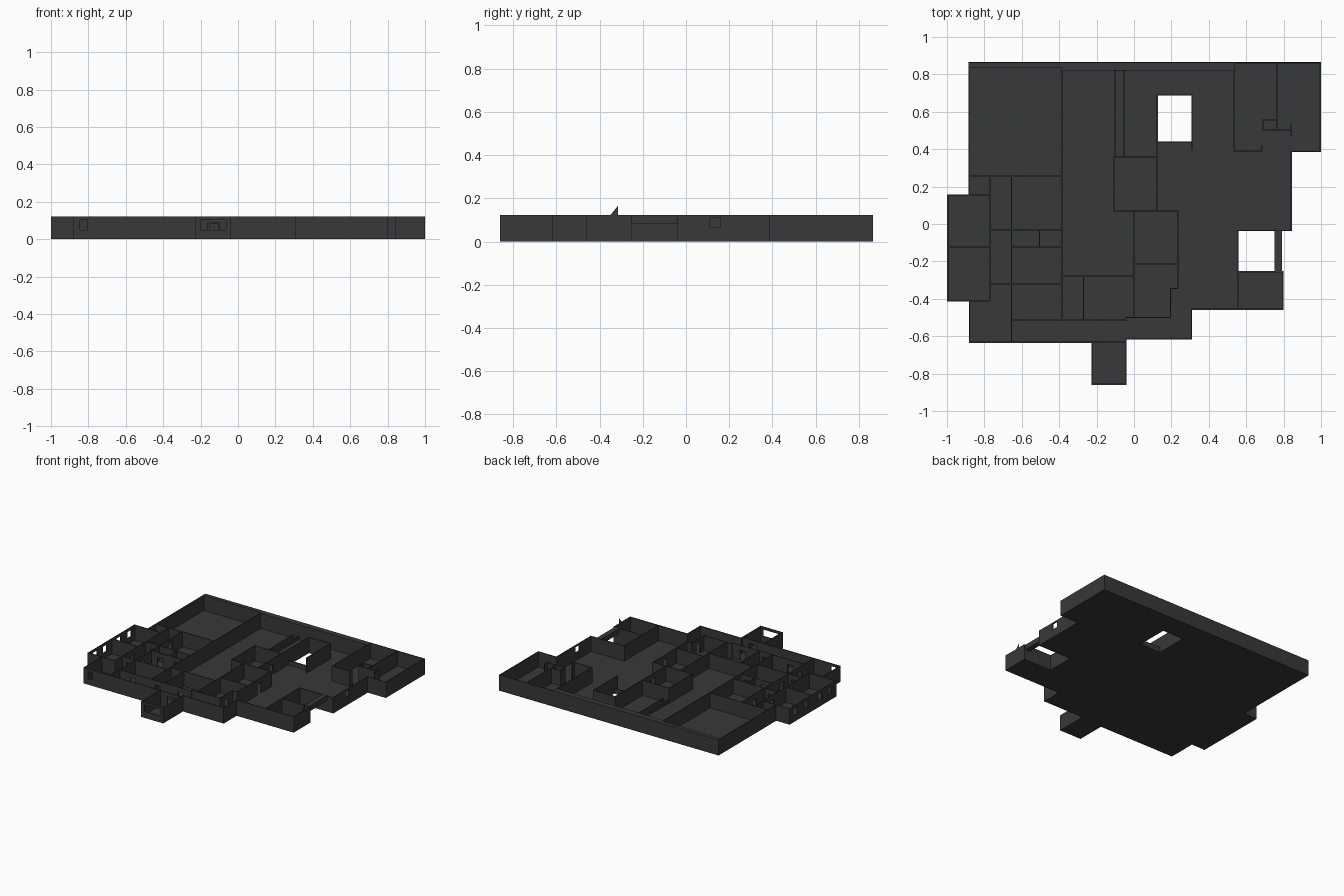
import bpy, bmesh
from mathutils import Matrix, Vector

H, T, F = 0.122, 0.007, 0.005   # wall height, wall thickness, floor thickness

mat = bpy.data.materials.new("charcoal")
mat.diffuse_color = (0.04, 0.04, 0.04, 1)


def box(bm, x0, x1, y0, y1, z0, z1):
    size = Vector((x1 - x0, y1 - y0, z1 - z0))
    mid = Vector((x0 + x1, y0 + y1, z0 + z1)) / 2
    bmesh.ops.create_cube(bm, size=1, matrix=Matrix.Translation(mid) @ Matrix.Diagonal(size).to_4x4())


def finish(bm, name):
    me = bpy.data.meshes.new(name)
    bm.to_mesh(me)
    bm.free()
    me.materials.append(mat)
    bpy.context.collection.objects.link(bpy.data.objects.new(name, me))


def wall(bm, axis, c, a, b, holes=(), top=H):
    """Straight wall along x or y at coordinate c; holes are (start, end, sill, head)."""
    def piece(s, e, z0, z1):
        if e - s < 1e-4 or z1 - z0 < 1e-4:
            return
        if axis == 'x':
            box(bm, s, e, c - T / 2, c + T / 2, z0, z1)
        else:
            box(bm, c - T / 2, c + T / 2, s, e, z0, z1)
    at = a - T / 2
    for s, e, sill, head in holes:
        piece(at, s, 0, top)
        piece(s, e, 0, sill)
        piece(s, e, head, top)
        at = e
    piece(at, b + T / 2, 0, top)


def door(s):
    return (s, s + 0.045, F, 0.085)


def window(s, e):
    return (s, e, 0.05, 0.102)


# Floor slab in bands, leaving the courtyard open
bm = bmesh.new()
for y0, y1, x0, x1 in [
        (.69, .865, -.885, 1), (.435, .69, -.885, .125), (.435, .69, .31, 1),
        (.385, .435, -.885, 1), (.155, .385, -.885, .845), (-.035, .155, -1, .845),
        (-.255, -.035, -1, .555), (-.415, -.255, -1, .80), (-.46, -.415, -.88, .80),
        (-.615, -.46, -.88, .31), (-.635, -.615, -.88, -.04), (-.86, -.635, -.225, -.04)]:
    box(bm, x0, x1, y0, y1, 0, F)
finish(bm, "floor")

# Outer walls
bm = bmesh.new()
for w in [
        ('x', .861, -.882, .996), ('y', .996, .388, .861), ('x', .388, .845, .996),
        ('y', .841, -.035, .388, [(.11, .16, .065, .11)]), ('x', -.035, .555, .841),
        ('y', .555, -.456, -.035), ('x', -.255, .555, .797), ('y', .797, -.456, -.255),
        ('x', -.456, .31, .797), ('y', .307, -.615, -.456), ('x', -.615, -.04, .307),
        ('y', -.043, -.857, -.615), ('x', -.857, -.225, -.043, [window(-.2, -.065)]),
        ('y', -.225, -.857, -.632),
        ('x', -.632, -.88, -.043, [window(-.845, -.805), (-.16, -.1, F, .09)]),
        ('y', -.88, -.632, -.415), ('x', -.412, -.996, -.77),
        ('y', -.996, -.412, .155,
         [window(-.36, -.31), window(-.24, -.19), window(-.07, -.02), window(.06, .11)]),
        ('x', .155, -.996, -.77), ('y', -.882, .155, .861)]:
    wall(bm, *w)
finish(bm, "outer_walls")

# Thick lining along the back wall
bm = bmesh.new()
box(bm, -.882, -.39, .835, .858, F, H)
box(bm, -.39, .535, .82, .858, F, H)
finish(bm, "back_lining")

# Interior partitions
bm = bmesh.new()
for w in [
        # large left hall and small rooms below it
        ('y', -.383, -.515, .861), ('x', .255, -.882, -.383),
        ('y', -.77, -.412, .255, [door(-.22), door(.02)]),
        ('y', -.655, -.632, .255, [door(-.48), door(-.26), door(.08)]),
        ('x', -.03, -.77, -.383, [door(-.73)]), ('y', -.505, -.125, -.03),
        ('x', -.125, -.996, -.77), ('x', -.125, -.655, -.383, [door(-.6), door(-.46)]),
        ('x', -.32, -.77, -.383, [door(-.73)]),
        ('x', -.515, -.655, -.04, [door(-.56), door(-.35), door(-.15)]),
        ('x', -.278, -.383, 0), ('y', -.27, -.515, -.278),
        # central service block
        ('y', 0, -.5, .07), ('x', .07, -.105, .235), ('x', -.215, 0, .235),
        ('y', .235, -.345, .07, [door(-.1)]), ('x', -.345, .195, .235),
        ('y', .195, -.5, -.345, [door(-.45)]), ('x', -.5, -.043, .195),
        ('y', -.105, .07, .357), ('y', .125, .07, .69, [door(.2)]), ('x', .357, -.105, .125),
        # rear right rooms
        ('y', .535, .39, .861), ('x', .39, .535, .685), ('y', .685, .39, .415),
        ('y', .765, .5, .861), ('x', .502, .69, .84), ('x', .557, .69, .765),
        ('y', .69, .502, .557), ('y', .84, .475, .535)]:
    wall(bm, *w)
finish(bm, "partitions")

# Courtyard walls and low kerbs
bm = bmesh.new()
wall(bm, 'x', .69, .125, .31)
wall(bm, 'y', .31, .4, .69)
wall(bm, 'x', .437, .125, .31, top=.04)
finish(bm, "courtyard_walls")

bm = bmesh.new()
for x in (-.102, -.055):
    wall(bm, 'y', x, .36, .82, top=.03)
finish(bm, "hall_kerbs")

# Lintel over the porch opening
bm = bmesh.new()
box(bm, .75, .79, -.255, -.035, .082, H)
finish(bm, "porch_lintel")

# Small upright fin on the porch room
bm = bmesh.new()
bm.faces.new([bm.verts.new((.795, y, z)) for y, z in [(-.35, H), (-.315, H), (-.315, .165)]])
finish(bm, "porch_fin")
